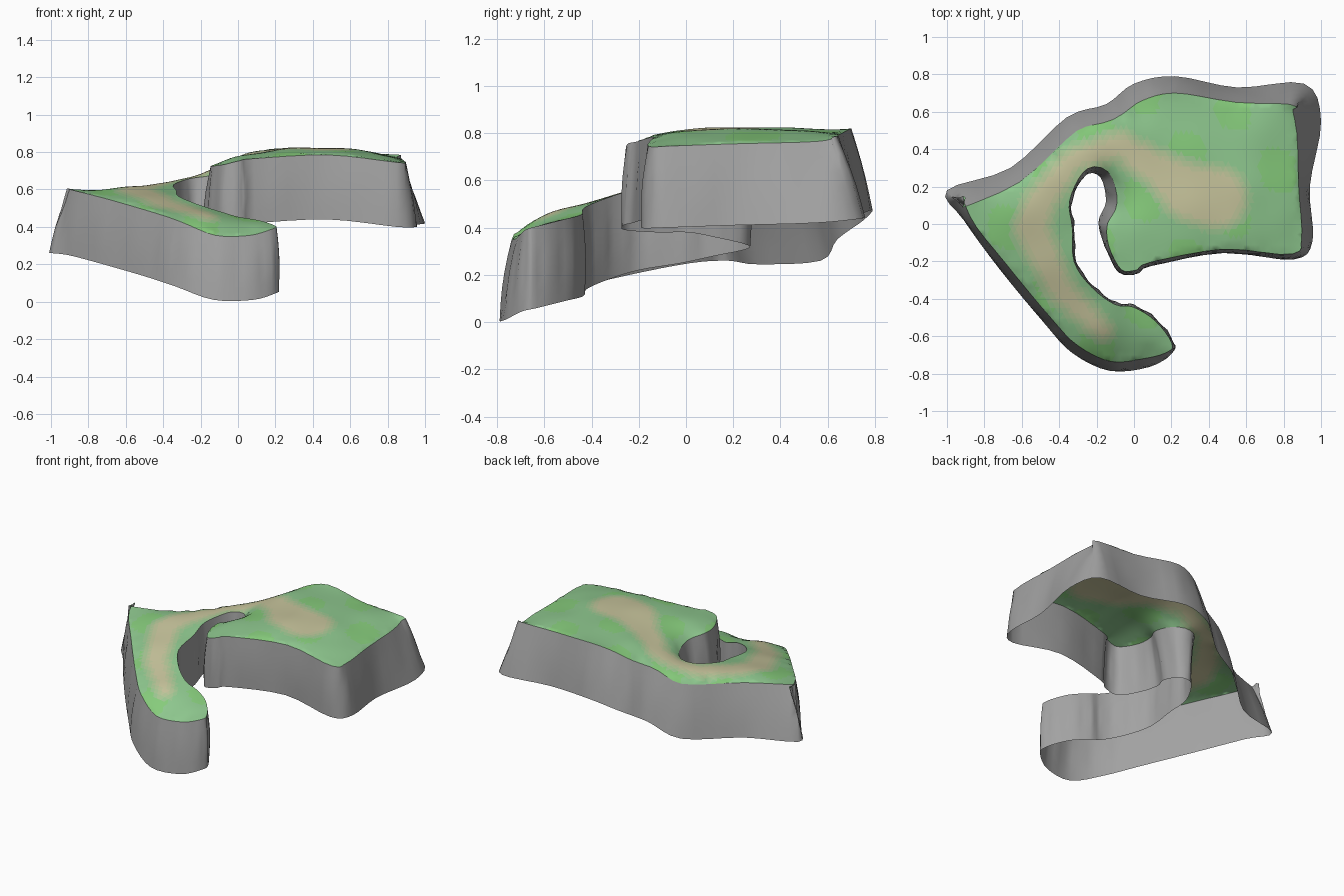
import bpy, bmesh, math
from mathutils import Vector, geometry

if "Cube" in bpy.data.objects:
    bpy.data.objects.remove(bpy.data.objects["Cube"])

# Foot of the cliff, counterclockwise: x, y, z, inward lean up to the rim
FOOT = [
    (-1, .18, .26, .125), (-.91, .02, .25, .04), (-.72, -.24, .20, .045), (-.48, -.53, .13, .045),
    (-.33, -.69, .08, .05), (-.13, -.785, .01, .05), (.08, -.765, .01, .05), (.20, -.695, .045, .02),
    (.21, -.63, .06, .01), (.12, -.51, .09, .01), (.0, -.435, .11, .01), (-.10, -.42, .14, .01),
    (-.22, -.33, .18, .01), (-.31, -.20, .22, .01), (-.32, -.02, .25, .01), (-.335, .12, .28, .01),
    (-.26, .26, .31, .02), (-.18, .25, .33, .05), (-.15, .12, .36, .06), (-.19, .01, .38, .05),
    (-.155, -.12, .38, .02), (-.08, -.26, .39, .02), (.02, -.265, .41, .02), (.09, -.225, .42, .02),
    (.48, -.155, .44, .02), (.85, -.19, .40, .03), (.955, -.09, .40, .06), (.94, .20, .41, .06),
    (1, .55, .42, .14), (.91, .75, .44, .13), (.55, .73, .45, .08), (.22, .79, .475, .09),
    (.0, .75, .43, .10), (-.15, .64, .35, .09), (-.36, .57, .26, .09), (-.66, .30, .245, .09),
]
RISE = .345

# Tan trail: x, y, half width
TRAIL = [(-.17, -.57, .05), (-.40, -.34, .07), (-.55, -.02, .09), (-.50, .12, .08), (-.33, .34, .06),
         (-.08, .42, .07), (.12, .30, .09), (.30, .17, .15), (.44, .14, .16)]

# Height of the ground at a few places: x, y, z
HILLS = [(-.6, .1, .625), (-.45, .3, .64), (-.5, -.2, .57), (-.2, -.55, .485), (.1, -.6, .425),
         (-.28, .40, .67), (-.08, .45, .74), (.05, .5, .81), (.02, .25, .78), (.0, 0, .79), (0, -.16, .77),
         (.3, .1, .83), (.3, .4, .83), (.3, -.08, .81), (.55, -.06, .81), (.6, .2, .825),
         (.65, .5, .815), (.75, .03, .79), (.78, .3, .785)]


def material(name, rgb):
    m = bpy.data.materials.new(name)
    m.diffuse_color = (*rgb, 1)
    m.use_nodes = True
    m.node_tree.nodes["Principled BSDF"].inputs["Base Color"].default_value = m.diffuse_color
    return m


def make_object(name, verts, faces, mats):
    mesh = bpy.data.meshes.new(name)
    mesh.from_pydata(verts, [], faces)
    for m in mats:
        mesh.materials.append(m)
    ob = bpy.data.objects.new(name, mesh)
    bpy.context.collection.objects.link(ob)
    mesh.shade_smooth()
    return ob


def closed_spline(pts, steps):
    """Catmull-Rom through all four values of each point."""
    out, n = [], len(pts)
    for i in range(n):
        a, b, c, d = (Vector(pts[(i + k) % n]) for k in (-1, 0, 1, 2))
        for s in range(steps):
            t = s / steps
            out.append(b + .5 * t * (c - a + t * (2*a - 5*b + 4*c - d + t * (3*(b - c) + d - a))))
    return out


# Foot and rim loops
foot4 = closed_spline(FOOT, 4)
n = len(foot4)
foot, rim = [], []
for i, p in enumerate(foot4):
    tangent = (foot4[(i + 2) % n] - foot4[i - 2]).xy.normalized()
    inward = Vector((-tangent.y, tangent.x))
    foot.append(p.xyz)
    rim.append(Vector((*(p.xy + inward * p.w), p.z + RISE)))

# Cliff wall: rippled rings from foot to rim, open underneath
LEVELS = 5
verts = []
for k in range(LEVELS + 1):
    t = k / LEVELS
    for i in range(n):
        p = foot[i].lerp(rim[i], t)
        side = (foot[i] - rim[i]) * Vector((1, 1, 0))
        side = side.normalized() if side.length else side
        ripple = .006 * math.sin(math.pi * t) * (math.sin(i * 1.9) + 1)
        verts.append(p + side * ripple)
faces = [(k*n + i, k*n + (i + 1) % n, (k + 1)*n + (i + 1) % n, (k + 1)*n + i)
         for k in range(LEVELS) for i in range(n)]
make_object("cliff_wall", verts, faces, [material("rock", (.36, .36, .36))])

# Grassy top: triangulate a grid inside the rim
STEP = .028
points = [r.xy for r in rim]
for j in range(-30, 31):
    for i in range(-36, 37):
        q = Vector((i + .5 * (j % 2), j)) * STEP
        if min((q - r.xy).length for r in rim) > .018:
            points.append(q)
co, _, tris, source, _, _ = geometry.delaunay_2d_cdt(points, [], [list(range(n))], 1, 1e-5)
height, neighbours = {}, {}
for f in tris:
    for a, b in zip(f, f[1:] + f[:1]):
        neighbours.setdefault(a, set()).add(b)
        neighbours.setdefault(b, set()).add(a)
fixed, pinned = {}, {}
for v in neighbours:
    edge = [s for s in source[v] if s < n]
    height[v] = .65
    if edge:
        fixed[v] = rim[edge[0]].z
for x, y, z in HILLS:
    for v in neighbours:
        if (co[v] - Vector((x, y))).length < .06:
            pinned[v] = z

# Relax the heights between rim and hills, then soften the hills
for step in range(208):
    held = {**pinned, **fixed} if step < 200 else fixed
    height.update(held)
    height = {v: held[v] if v in held else sum(height[u] for u in nb) / len(nb)
              for v, nb in neighbours.items()}

order = {v: k for k, v in enumerate(neighbours)}
top_verts = [(co[v].x, co[v].y, height[v]) for v in neighbours]
GRASS, TAN = Vector((.27, .57, .27)), Vector((.57, .55, .33))
SHADES = 6
mats = [material(f"ground_{k}", GRASS.lerp(TAN, k / (SHADES - 1))) for k in range(SHADES)]
mats.append(material("bright_grass", (.24, .60, .20)))
top = make_object("grass_top", top_verts, [[order[v] for v in f] for f in tris], mats)

# Colour the trail, blending into grass
for p in top.data.polygons:
    c = p.center.xy
    tan = 0
    for a, b in zip(TRAIL, TRAIL[1:]):
        a2, b2 = Vector(a[:2]), Vector(b[:2])
        t = max(0, min(1, (c - a2).dot(b2 - a2) / (b2 - a2).length_squared))
        d = (c - a2.lerp(b2, t)).length - (a[2] + t * (b[2] - a[2]))
        tan = max(tan, min(1, .5 - d / .08))
    patch = math.sin(c.x * 13 + 1) * math.sin(c.y * 11 + 2 * c.x)
    p.material_index = round(tan * (SHADES - 1))
    if p.material_index == 0 and patch > .3:
        p.material_index = SHADES
